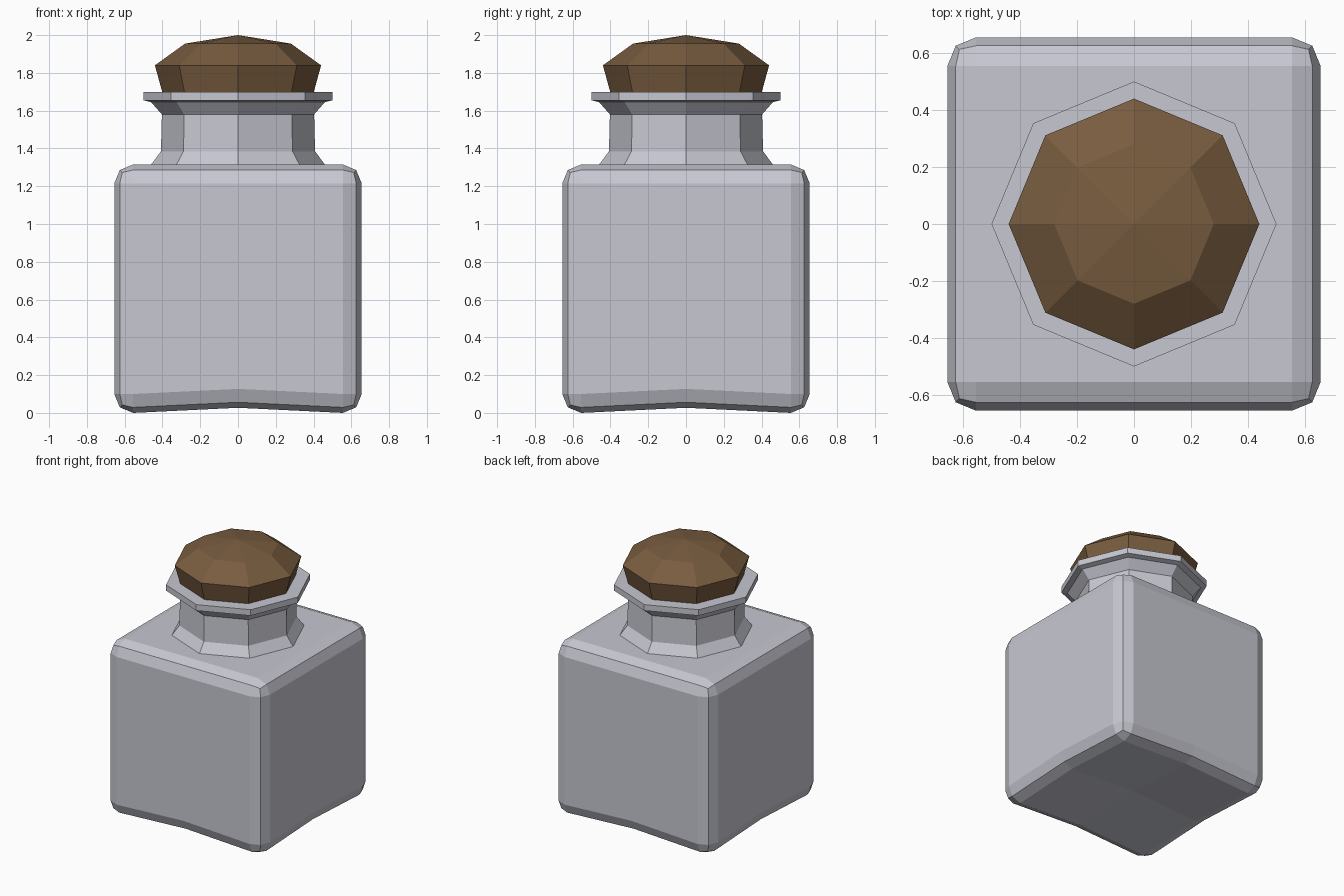
import bpy
import bmesh
import math

cube = bpy.data.objects.get("Cube")
if cube:
    bpy.data.objects.remove(cube, do_unlink=True)


def make_material(name, rgb):
    mat = bpy.data.materials.new(name)
    mat.use_nodes = True
    color = (*rgb, 1.0)
    mat.diffuse_color = color
    mat.node_tree.nodes["Principled BSDF"].inputs["Base Color"].default_value = color
    return mat


def add_object(name, bm, mat):
    bmesh.ops.recalc_face_normals(bm, faces=bm.faces[:])
    mesh = bpy.data.meshes.new(name)
    bm.to_mesh(mesh)
    bm.free()
    mesh.materials.append(mat)
    obj = bpy.data.objects.new(name, mesh)
    bpy.context.collection.objects.link(obj)
    return obj


def lathe(name, profile, mat, sides=8):
    """Closed faceted solid from (radius, height) rings; radius 0 is a tip."""
    bm = bmesh.new()
    rings = []
    for r, z in profile:
        count = sides if r else 1
        rings.append([bm.verts.new((r * math.cos(math.tau * i / sides),
                                    r * math.sin(math.tau * i / sides), z))
                      for i in range(count)])
    for low, high in zip(rings, rings[1:]):
        for i in range(sides):
            j = (i + 1) % sides
            if len(high) == 1:
                bm.faces.new((low[i], low[j], high[0]))
            else:
                bm.faces.new((low[i], low[j], high[j], high[i]))
    for ring in (rings[0], rings[-1]):
        if len(ring) > 1:
            bm.faces.new(ring)
    return add_object(name, bm, mat)


glass = make_material("pale grey glass", (0.57, 0.575, 0.64))
cork = make_material("brown cork", (0.19, 0.108, 0.05))

# Square body with rounded edges and a slightly hollowed base
half, height = 0.655, 1.315
bm = bmesh.new()
bmesh.ops.create_cube(bm, size=1)
for v in bm.verts:
    v.co = (v.co.x * 2 * half, v.co.y * 2 * half, (v.co.z + 0.5) * height)
bmesh.ops.bevel(bm, geom=bm.edges[:], offset=0.1, segments=2,
                profile=0.5, affect='EDGES')
for normal in ((1, 0, 0), (0, 1, 0)):
    bmesh.ops.bisect_plane(bm, geom=bm.verts[:] + bm.edges[:] + bm.faces[:],
                           plane_co=(0, 0, 0), plane_no=normal)
for v in bm.verts:
    if v.co.z < 0.2:
        v.co.z += 0.027 * ((abs(v.co.x) < 0.001) + (abs(v.co.y) < 0.001))
add_object("bottle_body", bm, glass)

# Octagonal neck flaring into a flat lip
lathe("bottle_neck", [(0.46, 1.30), (0.46, 1.315), (0.408, 1.385), (0.403, 1.58),
                      (0.46, 1.645), (0.5, 1.655), (0.5, 1.70)], glass)

# Faceted stopper sitting on the lip
lathe("stopper", [(0.40, 1.695), (0.44, 1.84), (0.28, 1.955), (0, 2.0)], cork)
